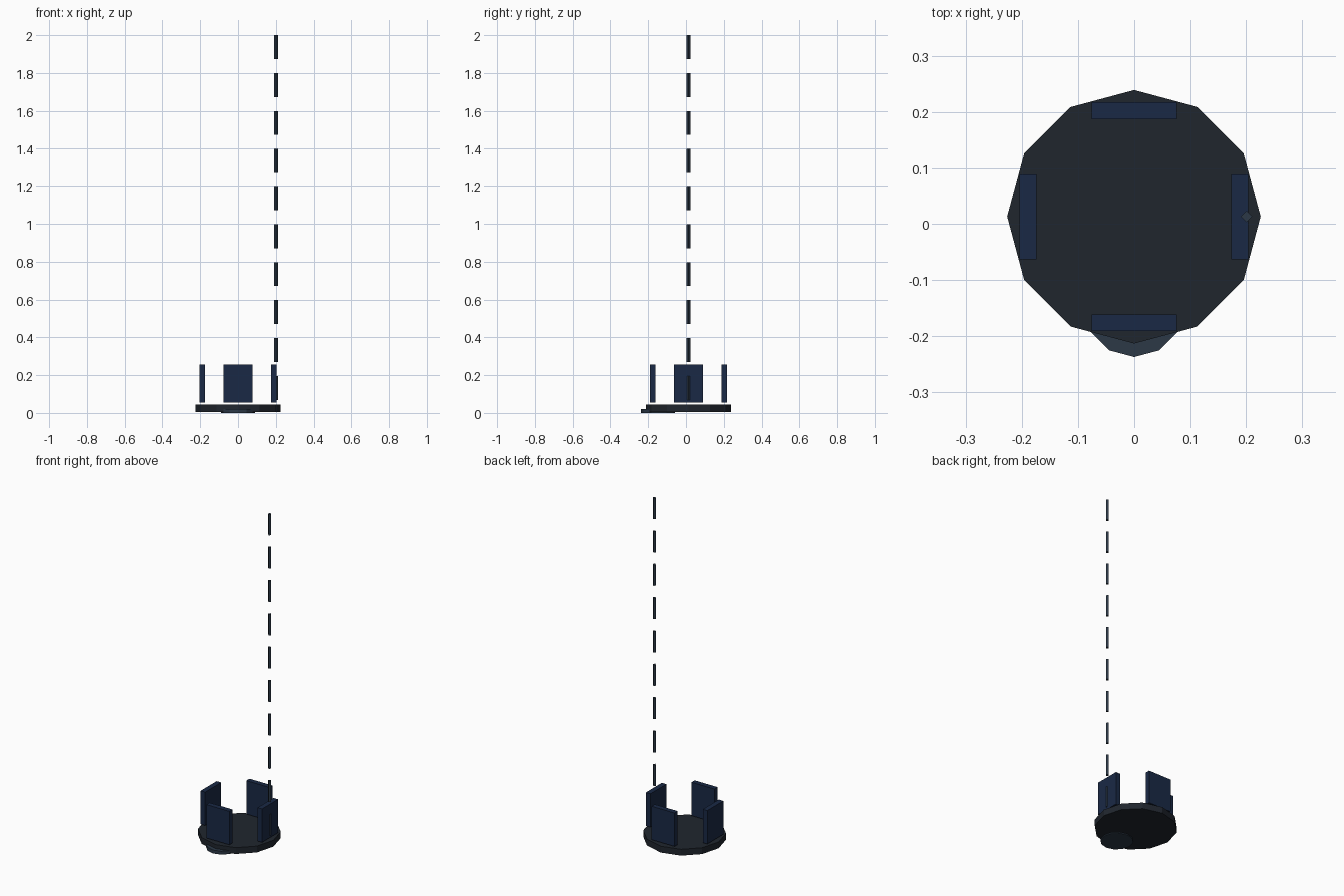
import bpy
from math import pi, cos, sin

if "Cube" in bpy.data.objects:
    bpy.data.objects.remove(bpy.data.objects["Cube"])

CY = 0.013  # y of the main axis


def material(name, rgb):
    m = bpy.data.materials.new(name)
    m.diffuse_color = (*rgb, 1)
    m.use_nodes = True
    m.node_tree.nodes["Principled BSDF"].inputs["Base Color"].default_value = m.diffuse_color
    return m


dark = material("dark_base", (0.014, 0.019, 0.027))
navy = material("navy_panel", (0.010, 0.022, 0.060))
slate = material("slate", (0.025, 0.040, 0.062))


def prism(name, sides, radius, x, y, z0, z1, mat):
    bpy.ops.mesh.primitive_cylinder_add(vertices=sides, radius=radius, depth=z1 - z0,
                                        location=(x, y, (z0 + z1) / 2))
    ob = bpy.context.object
    ob.name = name
    ob.data.materials.append(mat)
    return ob


# Round base and the small foot disc poking out at the front
prism("base_disc", 12, 0.226, 0, CY, 0.006, 0.044, dark)
prism("front_foot_disc", 12, 0.09, 0, -0.147, 0.0, 0.02, slate)

# Four upright panels around the axis
for i in range(4):
    a = i * pi / 2
    bpy.ops.mesh.primitive_cube_add(size=1, location=(0.189 * cos(a), CY + 0.189 * sin(a), 0.155),
                                    rotation=(0, 0, a))
    panel = bpy.context.object
    panel.name = f"side_panel_{i + 1}"
    panel.scale = (0.03, 0.152, 0.201)
    panel.data.materials.append(navy)

# Dashed vertical line of thin four-sided rods
for i in range(10):
    top = 2.0 - i * 0.2005
    prism(f"line_dash_{i + 1}", 4, 0.01, 0.201, CY, top - 0.126, top, slate)
